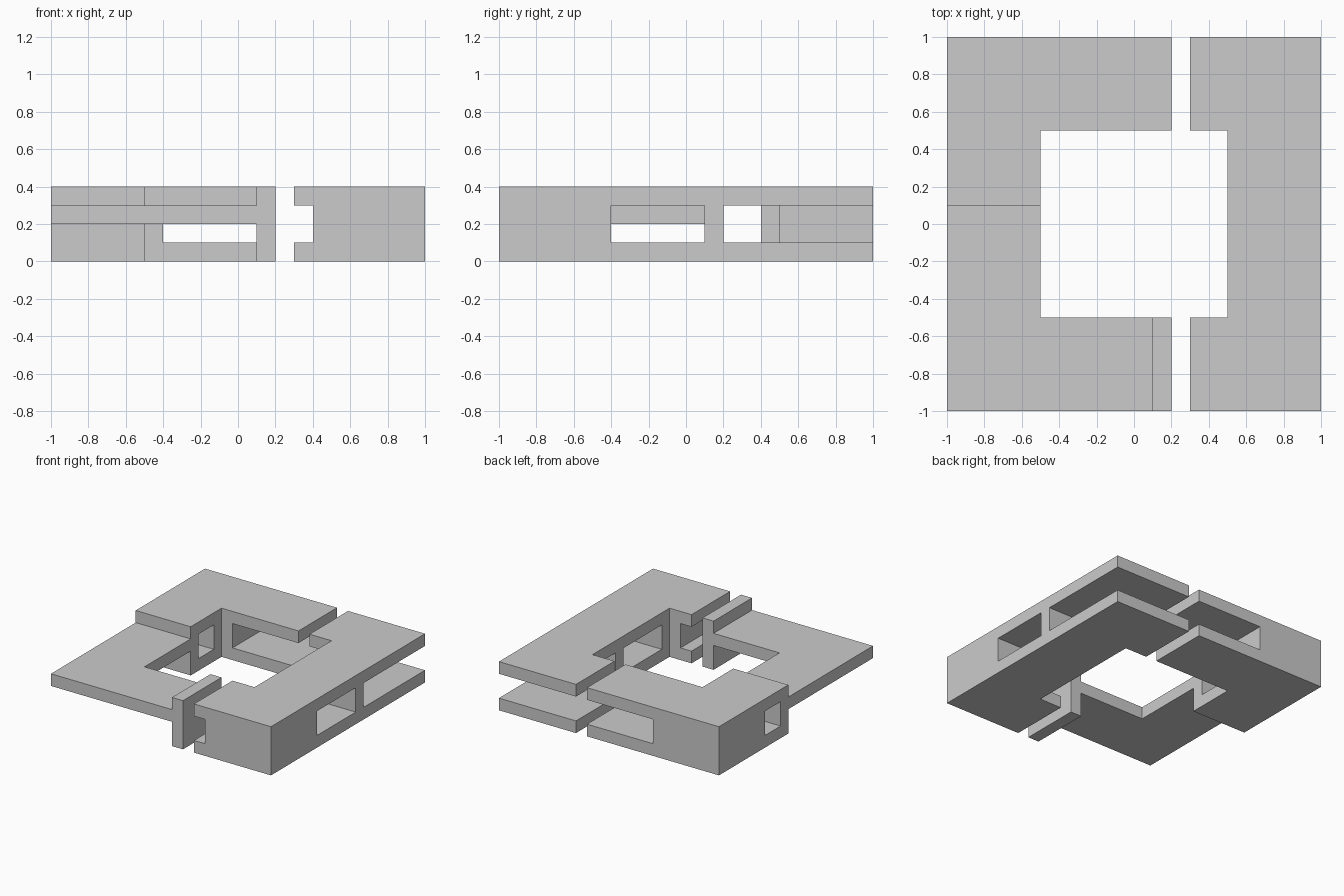
import bpy
import bmesh

if "Cube" in bpy.data.objects:
    bpy.data.objects.remove(bpy.data.objects["Cube"])

H = 0.4  # full height


def extrude_outline(name, outline, z0, z1):
    """Closed prism from an XY outline (counter-clockwise)."""
    bm = bmesh.new()
    face = bm.faces.new([bm.verts.new((x, y, z0)) for x, y in outline])
    top = bmesh.ops.extrude_face_region(bm, geom=[face])["geom"]
    verts = [v for v in top if isinstance(v, bmesh.types.BMVert)]
    bmesh.ops.translate(bm, verts=verts, vec=(0, 0, z1 - z0))
    bmesh.ops.recalc_face_normals(bm, faces=bm.faces)
    mesh = bpy.data.meshes.new(name)
    bm.to_mesh(mesh)
    bm.free()
    obj = bpy.data.objects.new(name, mesh)
    bpy.context.collection.objects.link(obj)
    return obj


def cut_box(target, x, y, z):
    """Subtract an axis-aligned box given by its x, y and z ranges."""
    outline = [(x[0], y[0]), (x[1], y[0]), (x[1], y[1]), (x[0], y[1])]
    cutter = extrude_outline("cutter", outline, *z)
    cutter.hide_render = True
    mod = target.modifiers.new("cut", "BOOLEAN")
    mod.operation = "DIFFERENCE"
    mod.solver = "EXACT"
    mod.object = cutter
    bpy.context.view_layer.objects.active = target
    bpy.ops.object.modifier_apply(modifier=mod.name)
    bpy.data.objects.remove(cutter, do_unlink=True)


def half_frame(name, outer, inner, tip):
    """C-shaped half of the square frame, ending at x = tip."""
    outline = [(tip, -1), (outer, -1), (outer, 1), (tip, 1),
               (tip, 0.5), (inner, 0.5), (inner, -0.5), (tip, -0.5)]
    return extrude_outline(name, outline, 0, H)


MID = (0.1, 0.3)  # height range of all slots and windows

# left half: thin front corner with end post, window, slotted back arm
left = half_frame("left_half_frame", -1, -0.5, 0.2)
for z in ((0.3, 0.5), (-0.1, 0.2)):
    cut_box(left, (-1.1, 0.1), (-1.1, 0.1), z)
cut_box(left, (-1.1, -0.45), (0.2, 0.4), MID)
cut_box(left, (-0.4, 0.3), (0.45, 1.1), MID)

# right half: notched front arm, side window, split back corner
right = half_frame("right_half_frame", 1, 0.5, 0.3)
cut_box(right, (0.2, 0.4), (-1.1, -0.45), MID)
cut_box(right, (0.45, 1.1), (-0.4, 0.1), MID)
cut_box(right, (0.2, 1.1), (0.2, 1.1), MID)
